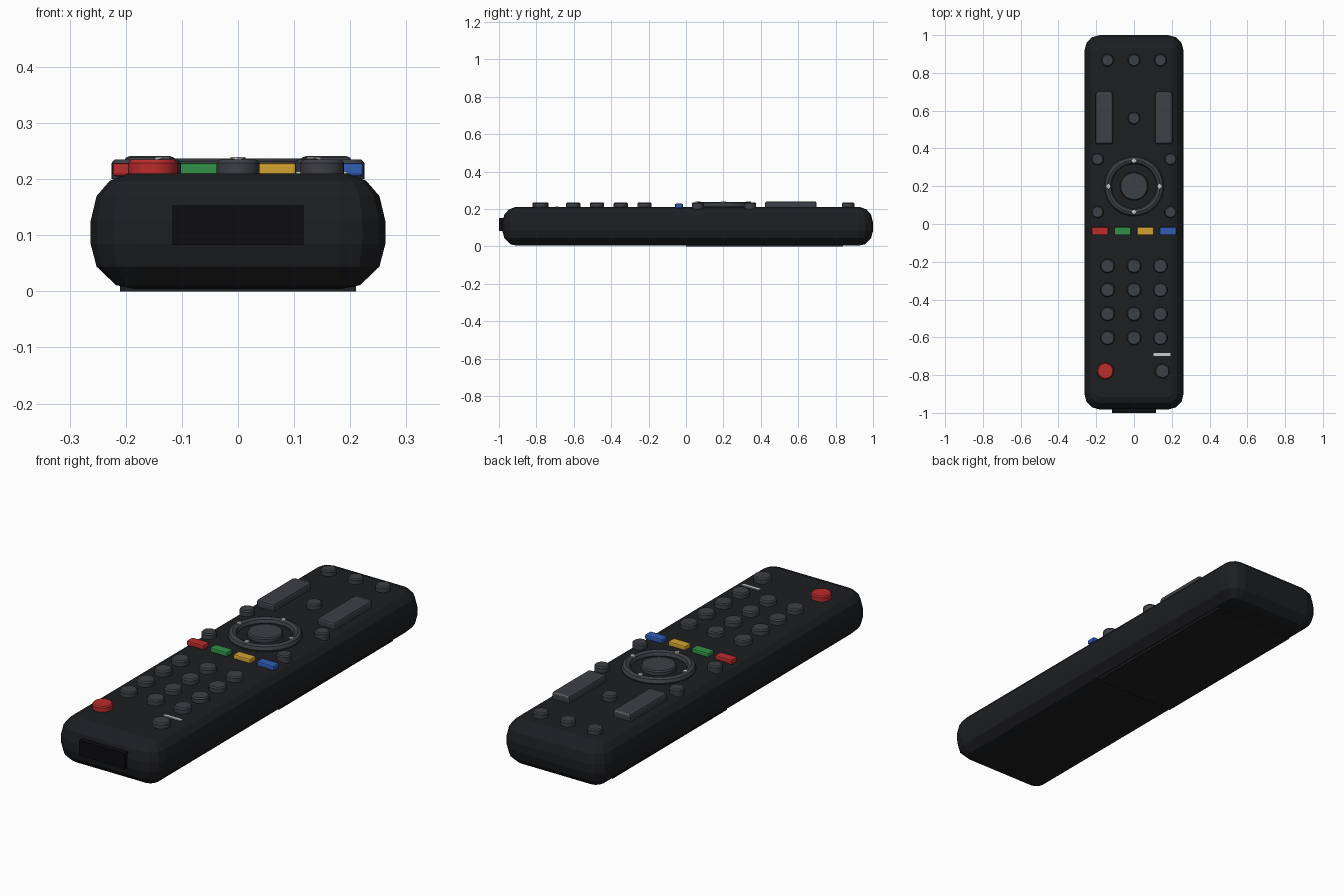
import bpy, bmesh, math
from math import cos, sin, pi

if "Cube" in bpy.data.objects:
    bpy.data.objects.remove(bpy.data.objects["Cube"])


def material(name, rgb):
    m = bpy.data.materials.new(name)
    m.diffuse_color = (*rgb, 1)
    m.use_nodes = True
    m.node_tree.nodes["Principled BSDF"].inputs["Base Color"].default_value = m.diffuse_color
    return m


BODY = material("body_black", (0.012, 0.013, 0.015))
DARK = material("window_black", (0.004, 0.004, 0.005))
COVER = material("cover_grey", (0.014, 0.015, 0.017))
KEY = material("key_grey", (0.045, 0.05, 0.058))
RED = material("red", (0.5, 0.025, 0.025))
GREEN = material("green", (0.03, 0.28, 0.06))
YELLOW = material("yellow", (0.65, 0.36, 0.03))
BLUE = material("blue", (0.03, 0.11, 0.47))
LIGHT = material("marking", (0.6, 0.6, 0.6))


def finish(name, bm, mat, smooth=False):
    bmesh.ops.recalc_face_normals(bm, faces=bm.faces)
    me = bpy.data.meshes.new(name)
    bm.to_mesh(me)
    bm.free()
    ob = bpy.data.objects.new(name, me)
    bpy.context.collection.objects.link(ob)
    me.materials.append(mat)
    if smooth:
        bpy.ops.object.select_all(action='DESELECT')
        ob.select_set(True)
        bpy.context.view_layer.objects.active = ob
        bpy.ops.object.shade_smooth_by_angle(angle=math.radians(30))
    return ob


def loft(bm, rings, closed=False):
    """Skin a list of equal-length point rings, capping the ends unless closed."""
    vs = [[bm.verts.new(p) for p in r] for r in rings]
    n = len(vs[0])
    pairs = list(zip(vs, vs[1:])) + ([(vs[-1], vs[0])] if closed else [])
    for a, b in pairs:
        for i in range(n):
            j = (i + 1) % n
            bm.faces.new((a[i], a[j], b[j], b[i]))
    if not closed:
        bm.faces.new(vs[0])
        bm.faces.new(vs[-1])


def lathe(name, x, y, profile, mat, sides=24, closed=False):
    bm = bmesh.new()
    loft(bm, [[(x + r * cos(2 * pi * i / sides), y + r * sin(2 * pi * i / sides), z)
               for i in range(sides)] for r, z in profile], closed)
    return finish(name, bm, mat, True)


def button(name, x, y, r, mat=KEY, top=0.235):
    return lathe(name, x, y, [(r, 0.2), (r, top - 0.006), (r - 0.005, top)], mat)


def box(name, x, y, z, mat, bevel=0.0, segments=2):
    """Box from (min, max) spans on each axis."""
    bm = bmesh.new()
    bmesh.ops.create_cube(bm, size=1)
    for v in bm.verts:
        v.co = [s[0] if c < 0 else s[1] for c, s in zip(v.co, (x, y, z))]
    if bevel:
        bmesh.ops.bevel(bm, geom=bm.edges[:], offset=bevel, segments=segments,
                        profile=0.5, affect='EDGES')
    return finish(name, bm, mat)


def rounded_ring(inset, z, hx=0.2625, y0=-0.982, y1=1.0, radius=0.082, seg=3):
    r = radius - inset
    cx, top, bot = hx - radius, y1 - radius, y0 + radius
    pts = []
    for k, (x, y) in enumerate([(cx, top), (-cx, top), (-cx, bot), (cx, bot)]):
        for i in range(seg + 1):
            a = (k + i / seg) * pi / 2
            pts.append((x + r * cos(a), y + r * sin(a), z))
    return pts


# Rounded case, slightly fuller at the top edge
bm = bmesh.new()
loft(bm, [rounded_ring(*p) for p in [
    (0.079, 0.004), (0.045, 0.011), (0.0105, 0.044), (0, 0.084),
    (0, 0.126), (0.0105, 0.17), (0.034, 0.197), (0.067, 0.21)]])
finish("case", bm, BODY)

# Infrared window on the front end and battery cover underneath
box("signal_window", (-0.117, 0.117), (-1.0, -0.95), (0.083, 0.153), DARK)
box("battery_cover", (-0.21, 0.21), (0.0, 0.84), (0.0, 0.012), COVER)

# Round keys: top row, number pad, keys around the ring
for x in (-0.14, 0, 0.14):
    button("top_key", x, 0.867, 0.033)
    for y in (-0.222, -0.349, -0.476, -0.603):
        button("number_key", x, y, 0.038)
button("centre_key", 0, 0.56, 0.033)
for x in (-0.193, 0.193):
    for y in (0.063, 0.343):
        button("corner_key", x, y, 0.032)
button("input_key", 0.15, -0.778, 0.039)
button("power_key", -0.152, -0.778, 0.044, RED)

# Rocker keys with a thin light strip at the far edge
for s in (-1, 1):
    c = 0.157 * s
    box("rocker_key", (c - 0.046, c + 0.046), (0.423, 0.698), (0.2, 0.241), KEY, 0.01)
    box("rocker_strip", (c - 0.036, c + 0.036), (0.69, 0.696), (0.225, 0.239), LIGHT)

# Navigation ring, its hub and direction dots
lathe("navigation_ring", 0, 0.2,
      [(0.138 + 0.02 * cos(i * pi / 4), 0.217 + 0.02 * sin(i * pi / 4)) for i in range(8)],
      KEY, 40, closed=True)
lathe("navigation_base", 0, 0.2, [(0.125, 0.2), (0.125, 0.214)], BODY, 40)
button("select_key", 0, 0.2, 0.075, KEY, 0.235)
for k in range(4):
    a = k * pi / 2
    lathe("direction_dot", 0.135 * cos(a), 0.2 + 0.135 * sin(a),
          [(0.013, 0.23), (0.013, 0.239)], LIGHT, 4)

# Four coloured keys and the printed bar
for x, name, mat in ((-0.18, "red_key", RED), (-0.06, "green_key", GREEN),
                     (0.06, "yellow_key", YELLOW), (0.18, "blue_key", BLUE)):
    box(name, (x - 0.044, x + 0.044), (-0.059, -0.016), (0.205, 0.229), mat, 0.006)
box("printed_bar", (0.103, 0.194), (-0.699, -0.683), (0.205, 0.214), LIGHT)
